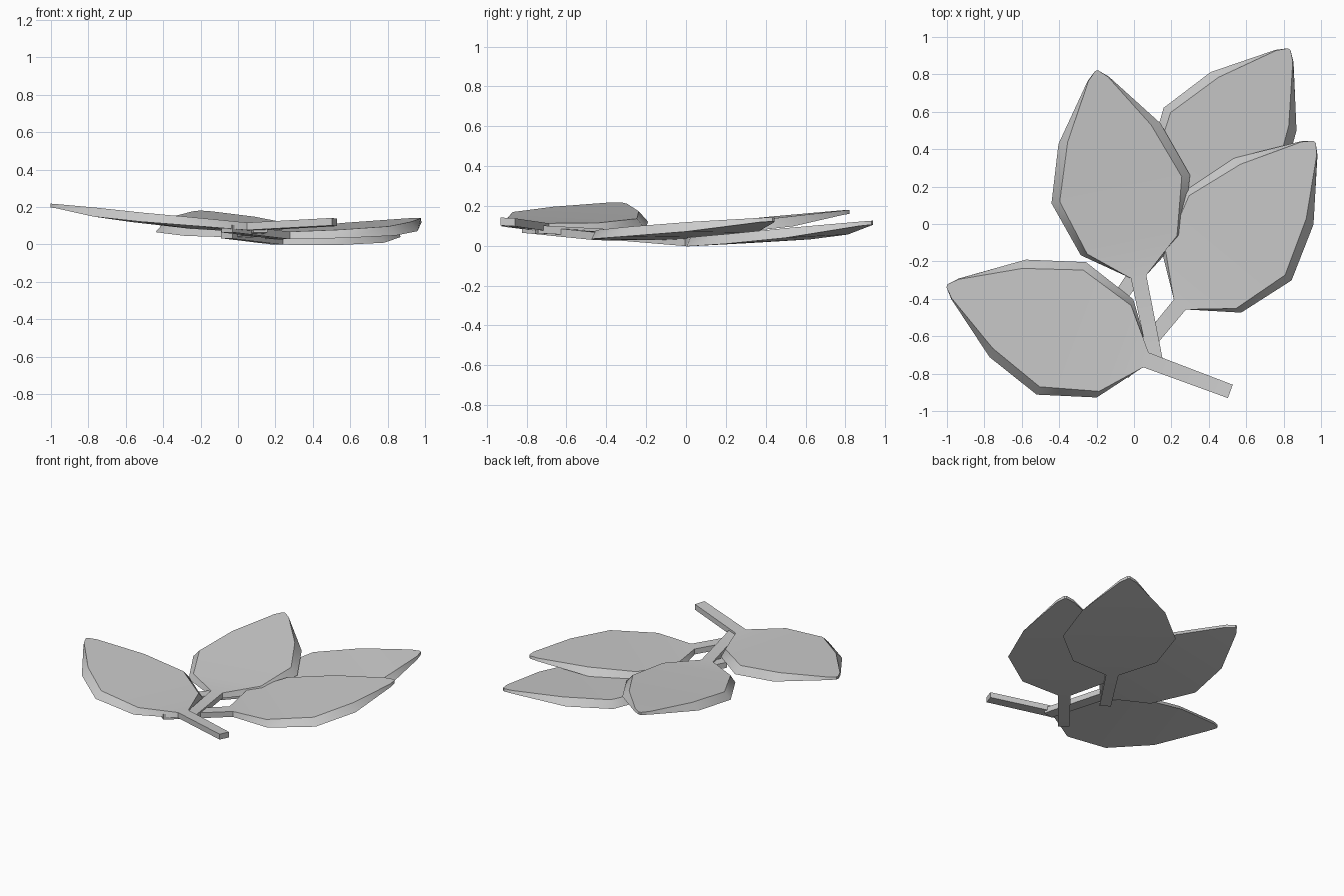
import bpy, bmesh, math
from mathutils import Vector

if "Cube" in bpy.data.objects:
    bpy.data.objects.remove(bpy.data.objects["Cube"])

# Leaf cross-sections: distance along leaf, half width, top inset, underside height, thickness
STATIONS = [
    (0.00, 0.038, 0.00, 0.025, 0.040),
    (0.48, 0.042, 0.00, 0.000, 0.040),
    (0.655, 0.280, 0.035, 0.008, 0.045),
    (0.96, 0.378, 0.045, 0.028, 0.050),
    (1.265, 0.278, 0.050, 0.060, 0.050),
    (1.565, 0.058, 0.005, 0.117, 0.022),
    (1.61, 0.008, 0.00, 0.123, 0.020),
]
LENGTH = 1.61


def make_leaf(name, end, tip, base_z, pitch=0.0, roll=0.0):
    """Leaf with stem; pitch is height gained per unit length past the stem,
    roll is height gained per unit towards the left side."""
    end, tip = Vector(end), Vector(tip)
    axis = (tip - end) / LENGTH
    side = Vector((-axis.y, axis.x)).normalized()
    bm = bmesh.new()
    rings = []
    for u, half, inset, low, thick in STATIONS:
        ring = []
        for v, h in ((half, 0), (-half, 0), (-half + inset, thick), (half - inset, thick)):
            p = end + axis * u + side * v
            z = base_z + low + h + pitch * (u - 0.48) + roll * v
            ring.append(bm.verts.new((p.x, p.y, z)))
        rings.append(ring)
    for a, b in zip(rings, rings[1:]):
        for i in range(4):
            j = (i + 1) % 4
            bm.faces.new((a[i], a[j], b[j], b[i]))
    bm.faces.new(rings[0])
    bm.faces.new(rings[-1])
    bmesh.ops.recalc_face_normals(bm, faces=bm.faces)
    mesh = bpy.data.meshes.new(name)
    bm.to_mesh(mesh)
    bm.free()
    ob = bpy.data.objects.new(name, mesh)
    bpy.context.collection.objects.link(ob)
    bpy.context.view_layer.objects.active = ob
    ob.select_set(True)
    bpy.ops.object.shade_smooth_by_angle(angle=math.radians(40))
    ob.select_set(False)


# Four overlapping leaves, lowest first
make_leaf("leaf_back_right", (-0.06, -0.37), (0.83, 0.935), 0.000, pitch=-0.015, roll=0.03)
make_leaf("leaf_right", (-0.06, -0.80), (0.965, 0.44), 0.028, pitch=-0.025, roll=-0.01)
make_leaf("leaf_middle", (0.12, -0.75), (-0.20, 0.82), 0.038, pitch=0.0, roll=0.0)
make_leaf("leaf_left", (0.515, -0.895), (-1.0, -0.33), 0.075, pitch=0.0, roll=0.05)
